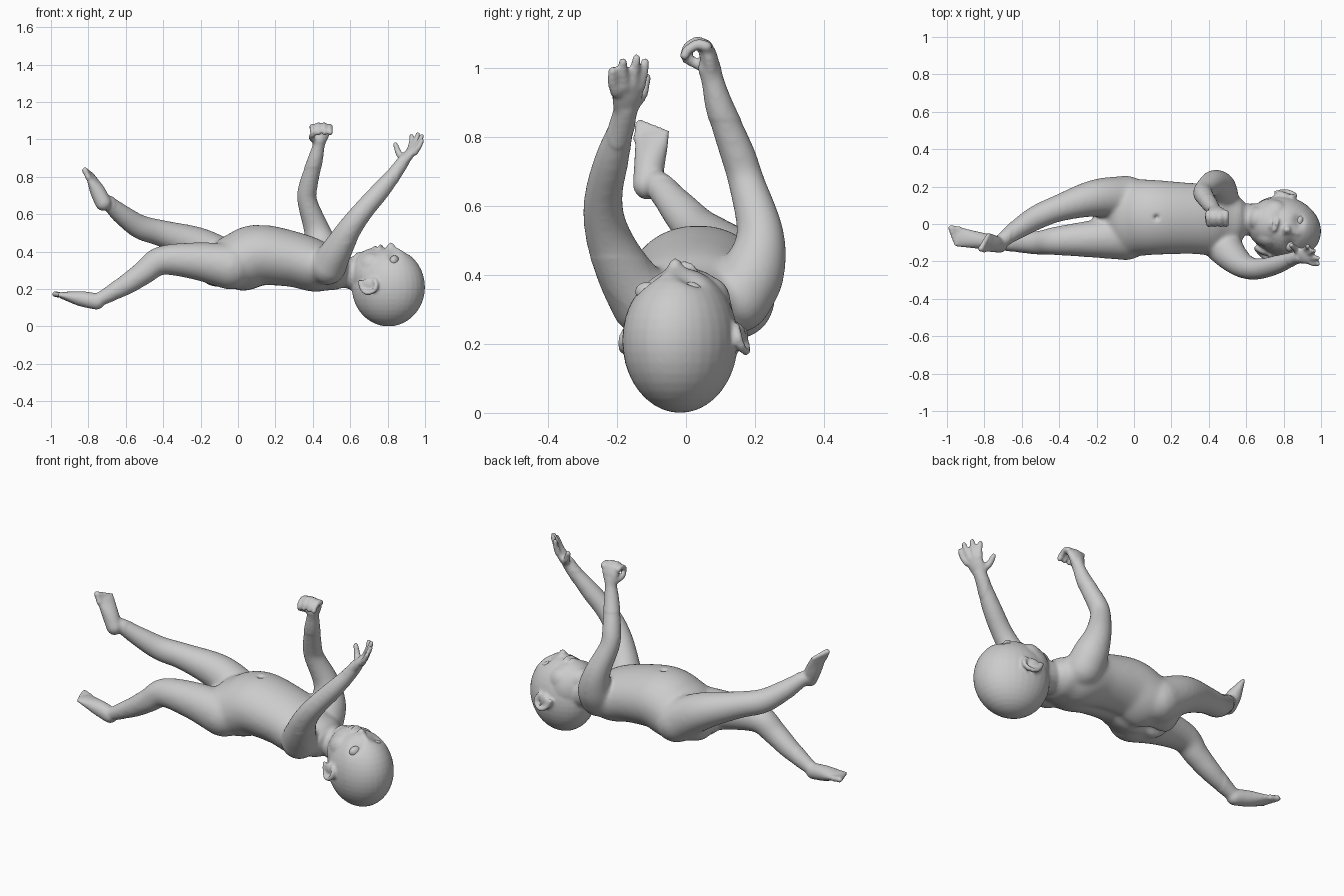
import bpy, bmesh, math
from mathutils import Vector, Matrix

bm = bmesh.new()


def tube(secs, hint=(0, 1, 0), n=20, steps=6):
    """Round-capped loft through (x, y, z, side radius[, other radius])."""
    s = [Vector(p if len(p) == 5 else (*p, p[3])) for p in secs]
    s = [s[0] * 2 - s[1]] + s + [s[-1] * 2 - s[-2]]
    pts = []
    for i in range(1, len(s) - 2):
        a, b, c, d = s[i - 1:i + 3]
        for k in range(steps):
            t = k / steps
            pts.append(b + (c - a) * (t / 2) + (a * 2 - b * 5 + c * 4 - d) * (t * t / 2)
                       + (b * 3 - a - c * 3 + d) * (t ** 3 / 2))
    pts.append(s[-2])
    rings = []
    for i, p in enumerate(pts):
        t = Vector((pts[min(i + 1, len(pts) - 1)] - pts[max(i - 1, 0)])[:3]).normalized()
        rings.append((Vector(p[:3]), t, p[3], p[4]))

    def cap(ring, sign):
        p, t, ra, rb = ring
        out = []
        for a in (0.4, 0.8, 1.15, 1.45):
            out.append((p + t * sign * min(ra, rb) * math.sin(a), t, ra * math.cos(a), rb * math.cos(a)))
        return out

    rings = cap(rings[0], -1)[::-1] + rings + cap(rings[-1], 1)
    prev = None
    for i, (p, t, ra, rb) in enumerate(rings):
        h = Vector(hint)
        side = (h - t * h.dot(t)).normalized()
        up = t.cross(side)
        ring = [bm.verts.new(p + side * ra * math.cos(j * math.tau / n) + up * rb * math.sin(j * math.tau / n))
                for j in range(n)]
        if prev:
            for j in range(n):
                bm.faces.new((prev[j], prev[(j + 1) % n], ring[(j + 1) % n], ring[j]))
        if i == 0:
            bm.faces.new(ring[::-1])
        prev = ring
    bm.faces.new(prev)


# Head frame: crown, left and face directions
U, L, F = Vector((.94, -.34, 0)).normalized(), Vector((.34, .94, 0)).normalized(), Vector((0, 0, 1))
C = Vector((.79, -.012, .215))


def head(u, l, f):
    return C + U * u + L * l + F * f


def blob(center, radii, target=None):
    rot = Matrix((U, L, F)).transposed().to_4x4()
    m = Matrix.Translation(head(*center)) @ rot @ Matrix.Diagonal((*radii, 1))
    bmesh.ops.create_uvsphere(target or bm, u_segments=32, v_segments=20, radius=1, matrix=m)


# Torso and neck
tube([(-.11, .035, .315, .16, .11), (-.05, .035, .335, .2, .145), (.02, .035, .35, .205, .165),
      (.12, .035, .38, .2, .165), (.3, .03, .355, .19, .15), (.42, .025, .32, .19, .14),
      (.5, .02, .305, .15, .115)], n=32)
tube([(.46, .02, .3, .1), (.58, .025, .29, .085), (.68, .02, .26, .09)])

# Legs
tube([(-.04, -.07, .32, .125), (-.23, -.08, .35, .1), (-.41, -.09, .352, .078), (-.5, -.1, .29, .066),
      (-.6, -.1, .222, .056), (-.71, -.1, .16, .04), (-.75, -.1, .14, .036)])
tube([(-.04, .14, .33, .12), (-.21, .138, .43, .1), (-.4, .085, .495, .073), (-.52, .035, .53, .066),
      (-.61, -.02, .59, .056), (-.68, -.07, .65, .043), (-.71, -.09, .67, .038)])


# Feet with five toes
def foot(heel, ball, side, big):
    heel, ball, side = Vector(heel), Vector(ball), Vector(side).normalized()
    d = (ball - heel).normalized()
    mid = heel.lerp(ball, .5)
    tube([(*heel, .042, .044), (*mid, .046, .04), (*ball, .053, .02)], side)
    for i in range(5):
        r = .0175 - .0015 * i
        off = side * big * (.041 - .0205 * i)
        a = ball + off
        b = ball + off + d * (.043 - .006 * i)
        tube([(*a, r), (*a.lerp(b, .5), r * .9), (*b, r)], side, 12, 3)


foot((-.755, -.1, .133), (-.935, -.07, .165), (0, 1, 0), 1)
foot((-.72, -.112, .66), (-.785, -.098, .795), (.35, .94, 0), -1)

# Arms
tube([(.46, .15, .33, .1), (.45, .195, .41, .093), (.42, .215, .52, .07), (.37, .175, .67, .054),
      (.375, .15, .75, .052), (.41, .1, .88, .042), (.43, .078, .96, .033), (.437, .068, 1.0, .034)])
tube([(.48, -.12, .32, .1), (.53, -.18, .41, .082), (.595, -.228, .52, .066), (.67, -.24, .62, .057),
      (.77, -.215, .735, .051), (.85, -.185, .835, .038), (.885, -.175, .885, .034)])

# Half-closed hand
tube([(.432, .075, .98, .036, .026), (.44, .066, 1.03, .05, .026), (.445, .056, 1.06, .052, .022)], (1, 0, 0))
for i in range(4):
    x, k = .398 + .031 * i, .008 * abs(i - 1.5)
    tube([(x, .06, 1.062, .017), (x, .033, 1.08 - k, .016), (x, .004, 1.062 - k, .015),
          (x + .003, -.004, 1.035, .014)], (1, 0, 0), 12, 4)
tube([(.405, .06, 1.0, .019), (.392, .03, 1.012, .016), (.4, .0, 1.026, .014)], (1, 0, 0), 12, 4)

# Open hand
tube([(.875, -.175, .87, .035, .028), (.91, -.17, .915, .046, .026), (.932, -.168, .942, .048, .02)], (-.2, 1, .2))
for base, mid, tip in [((.945, -.203, .93), (.967, -.213, .96), (.983, -.213, .992)),
                       ((.945, -.18, .945), (.967, -.182, .985), (.983, -.182, 1.018)),
                       ((.935, -.155, .95), (.952, -.149, .995), (.962, -.143, 1.028)),
                       ((.92, -.135, .945), (.928, -.124, .985), (.928, -.118, 1.018))]:
    tube([(*base, .018), (*mid, .015), (*tip, .013)], (0, 1, 0), 12, 4)
tube([(.885, -.155, .895, .022), (.86, -.128, .925, .018), (.842, -.115, .972, .014)], (0, 1, 0), 12, 4)

# Skull, face, jaw, cheeks, lips, nose
blob((.015, 0, -.005), (.2, .163, .21))
blob((-.06, -.005, .06), (.125, .135, .145))
blob((-.135, -.005, .12), (.055, .065, .065))
for s in (-1, 1):
    blob((-.055, -.005 + s * .068, .108), (.07, .062, .072))
    blob((.028, -.008 + s * .018, .195), (.016, .015, .018))
blob((-.03, -.006, .2), (.014, .04, .026))
blob((-.055, -.006, .193), (.014, .034, .026))
blob((.033, -.008, .2), (.024, .022, .034))
tube([(*head(.04, -.008, .2), .018), (*head(.09, -.008, .175), .018)])

# Ears: thin shell with a raised rim
for s in (-1, 1):
    blob((-.04, s * .16, .01), (.04, .018, .035))
    rim = [(-.09, .158, .022), (-.075, .168, -.012), (-.045, .183, -.035), (-.005, .185, -.028),
           (.012, .178, .005), (-.005, .166, .035)]
    tube([(*head(u, s * l, f), .0125) for u, l, f in rim], (0, 0.3, 1), 12, 4)

# Fuse everything into one skin
me = bpy.data.meshes.new("baby_body")
bm.to_mesh(me)
bm.free()
body = bpy.data.objects.new("baby_body", me)
bpy.context.collection.objects.link(body)


def bake(ob):
    dg = bpy.context.evaluated_depsgraph_get()
    new = bpy.data.meshes.new_from_object(ob.evaluated_get(dg))
    ob.modifiers.clear()
    ob.data = new


rem = body.modifiers.new("Remesh", 'REMESH')
rem.mode, rem.voxel_size = 'VOXEL', .008
sm = body.modifiers.new("Smooth", 'SMOOTH')
sm.factor, sm.iterations = .5, 4
bake(body)

# Soften the limb joints and the skull more than hands, feet and face
grp = body.vertex_groups.new(name="soft")
soft = [v.index for v in body.data.vertices
        if (-.66 < v.co.x < .57 and v.co.z < .85) or (v.co.x < .85 and .45 < v.co.z < .85 and v.co.x > 0)]
grp.add(soft, 1.0, 'REPLACE')
sm = body.modifiers.new("Soften", 'SMOOTH')
sm.factor, sm.iterations, sm.vertex_group = .5, 35, "soft"
bake(body)


def dent(center, radii, push):
    """Push the skin near a point with a soft falloff."""
    c, push = Vector(center), Vector(push)
    for v in body.data.vertices:
        d = v.co - c
        q = sum((d[i] / radii[i]) ** 2 for i in range(3))
        if q < 6:
            v.co += push * math.exp(-q)


# Navel, cleft of the buttocks, spine, eye sockets, mouth
dent((.12, .035, .545), (.014, .014, .05), (0, 0, -.02))
dent((-.11, .035, .2), (.09, .022, .07), (.012, 0, .035))
dent((.2, .03, .21), (.2, .03, .05), (0, 0, .01))
for s in (-1, 1):
    dent(head(.078, -.012 + s * .068, .18), (.03, .038, .06), (0, 0, -.022))
dent(head(-.042, -.006, .22), (.008, .036, .03), (0, 0, -.012))

# Eyes
for s, name in ((-1, "right_eye"), (1, "left_eye")):
    eb = bmesh.new()
    blob((.078, -.012 + s * .068, .136), (.024, .034, .028), eb)
    em = bpy.data.meshes.new(name)
    eb.to_mesh(em)
    eb.free()
    bpy.context.collection.objects.link(bpy.data.objects.new(name, em))

for ob in bpy.context.collection.objects:
    for p in ob.data.polygons:
        p.use_smooth = True
